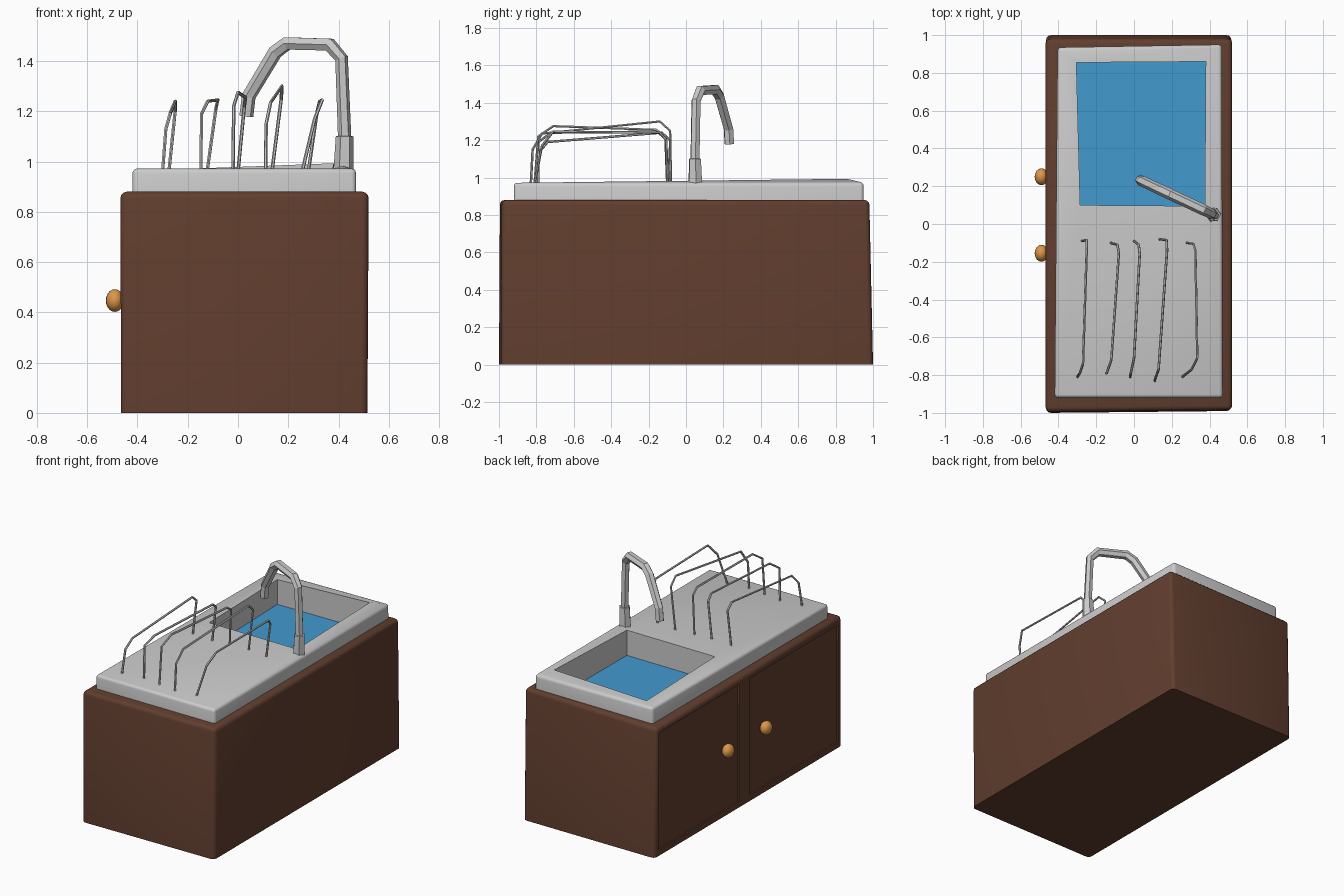
import bpy, bmesh

if "Cube" in bpy.data.objects:
    bpy.data.objects.remove(bpy.data.objects["Cube"])


def material(name, color):
    m = bpy.data.materials.new(name)
    m.diffuse_color = (*color, 1)
    m.use_nodes = True
    m.node_tree.nodes["Principled BSDF"].inputs["Base Color"].default_value = m.diffuse_color
    return m


def add_mesh(name, bm, mat=None):
    bmesh.ops.recalc_face_normals(bm, faces=bm.faces)
    me = bpy.data.meshes.new(name)
    bm.to_mesh(me)
    bm.free()
    ob = bpy.data.objects.new(name, me)
    bpy.context.collection.objects.link(ob)
    if mat:
        me.materials.append(mat)
    return ob


def activate(ob):
    bpy.ops.object.select_all(action='DESELECT')
    ob.select_set(True)
    bpy.context.view_layer.objects.active = ob


def skin_rings(rings, cap_start=True):
    bm = bmesh.new()
    loops = [[bm.verts.new(p) for p in r] for r in rings]
    for a, b in zip(loops, loops[1:]):
        for i in range(4):
            j = (i + 1) % 4
            bm.faces.new((a[i], a[j], b[j], b[i]))
    if cap_start:
        bm.faces.new(loops[0])
    bm.faces.new(loops[-1])
    return bm, loops


def bevel_edges(bm, test, width):
    edges = [e for e in bm.edges if test(e)]
    bmesh.ops.bevel(bm, geom=edges, offset=width, segments=3,
                    profile=0.5, affect='EDGES')


def cut(ob, lo, hi):
    rings = [[(lo[0], lo[1], z), (hi[0], lo[1], z), (hi[0], hi[1], z), (lo[0], hi[1], z)]
             for z in (lo[2], hi[2])]
    cutter = add_mesh("cutter", skin_rings(rings)[0])
    cutter.hide_render = True
    mod = ob.modifiers.new("cut", 'BOOLEAN')
    mod.operation, mod.solver, mod.object = 'DIFFERENCE', 'EXACT', cutter
    activate(ob)
    bpy.ops.object.modifier_apply(modifier=mod.name)
    bpy.data.objects.remove(cutter)


def tube(name, points, depth, radii=None):
    cu = bpy.data.curves.new(name, 'CURVE')
    cu.dimensions = '3D'
    cu.bevel_depth, cu.bevel_resolution, cu.use_fill_caps = depth, 1, True
    sp = cu.splines.new('POLY')
    sp.points.add(len(points) - 1)
    sp.use_smooth = False
    for i, p in enumerate(points):
        sp.points[i].co = (*p, 1)
        sp.points[i].radius = radii[i] if radii else 1
    ob = bpy.data.objects.new(name, cu)
    bpy.context.collection.objects.link(ob)
    activate(ob)
    bpy.ops.object.convert(target='MESH')


wood = material("wood", (0.12, 0.048, 0.028))
water_blue = material("water", (0.055, 0.32, 0.62))
brass = material("brass", (0.72, 0.31, 0.07))

# Cabinet: slightly crooked box, rounded on top and at the corners
bm, _ = skin_rings([
    [(-.465, -1, 0), (.515, -.99, 0), (.515, 1, 0), (-.465, 1, 0)],
    [(-.468, -.995, .88), (.52, -.985, .88), (.52, .98, .88), (-.468, .98, .865)]])
bevel_edges(bm, lambda e: max(v.co.z for v in e.verts) > .5, .025)
cabinet = add_mesh("cabinet", bm, wood)
cut(cabinet, (-.34, .06, .76), (.42, .9, 1))

# Recessed door panels on the -x side
for lo, hi in ((.1, .955), (-.955, -.01)):
    cut(cabinet, (-.6, lo, .04), (-.455, hi, .83))
activate(cabinet)
bpy.ops.object.shade_smooth_by_angle(angle=0.6)

# Door knobs
for i, y in enumerate((-.155, .25)):
    bpy.ops.mesh.primitive_uv_sphere_add(segments=16, ring_count=10, radius=1,
                                         location=(-.49, y, .447))
    knob = bpy.context.object
    knob.name = f"door_knob_{i + 1}"
    knob.scale = (.036, .045, .045)
    knob.data.materials.append(brass)
    bpy.ops.object.shade_smooth()

# Counter top with sunken basin
outer = [(-.42, -.92), (.47, -.92), (.465, .95), (-.405, .935)]
inner = [(-.285, .1), (.375, .095), (.38, .86), (-.305, .855)]
bm, loops = skin_rings([
    [(x, y, .84) for x, y in outer],
    [(x, y, .972) for x, y in outer],
    [(x, y, z) for (x, y), z in zip(inner, (.97, .97, .993, .967))],
    [(x, y, .775) for x, y in inner]], cap_start=False)
outer_top = set(loops[1])
corners = set(loops[0]) | outer_top
bevel_edges(bm, lambda e: set(e.verts) <= corners and set(e.verts) & outer_top, .018)
counter = add_mesh("counter_with_basin", bm)
activate(counter)
bpy.ops.object.shade_smooth_by_angle(angle=0.6)

# Water surface
bm = bmesh.new()
bm.faces.new([bm.verts.new((x, y, .8)) for x, y in inner])
add_mesh("water", bm, water_blue)

# Six-sided faucet with a thicker collar
profile = [(.42, .96), (.424, 1.1), (.424, 1.102), (.412, 1.41), (.365, 1.465),
           (.195, 1.47), (.148, 1.435), (.043, 1.26), (.033, 1.18)]
tube("faucet", [(x, .05 + (.42 - x) * .47, z) for x, z in profile], .028,
     [1.45, 1.25, .95, .95, 1.05, 1.05, 1.05, 1, 1])

# Bent dish rack wires, front foot to back foot
wires = [
    [(-.30, -.81, .96), (-.287, -.79, 1.13), (-.27, -.74, 1.19), (-.25, -.13, 1.24),
     (-.25, -.085, 1.2), (-.275, -.09, .96)],
    [(-.148, -.79, .96), (-.145, -.79, 1.19), (-.12, -.72, 1.24), (-.08, -.155, 1.245),
     (-.088, -.11, 1.21), (-.123, -.1, .96)],
    [(-.02, -.81, .96), (-.017, -.79, 1.22), (0, -.71, 1.275), (.03, -.16, 1.255),
     (.025, -.11, 1.22), (0, -.09, .96)],
    [(.11, -.83, .96), (.112, -.82, 1.15), (.13, -.77, 1.235), (.175, -.14, 1.3),
     (.172, -.085, 1.25), (.135, -.08, .96)],
    [(.255, -.81, .96), (.305, -.77, 1.17), (.335, -.71, 1.245), (.325, -.14, 1.24),
     (.315, -.105, 1.2), (.28, -.1, .96)]]
for i, pts in enumerate(wires):
    tube(f"rack_wire_{i + 1}", pts, .007)
